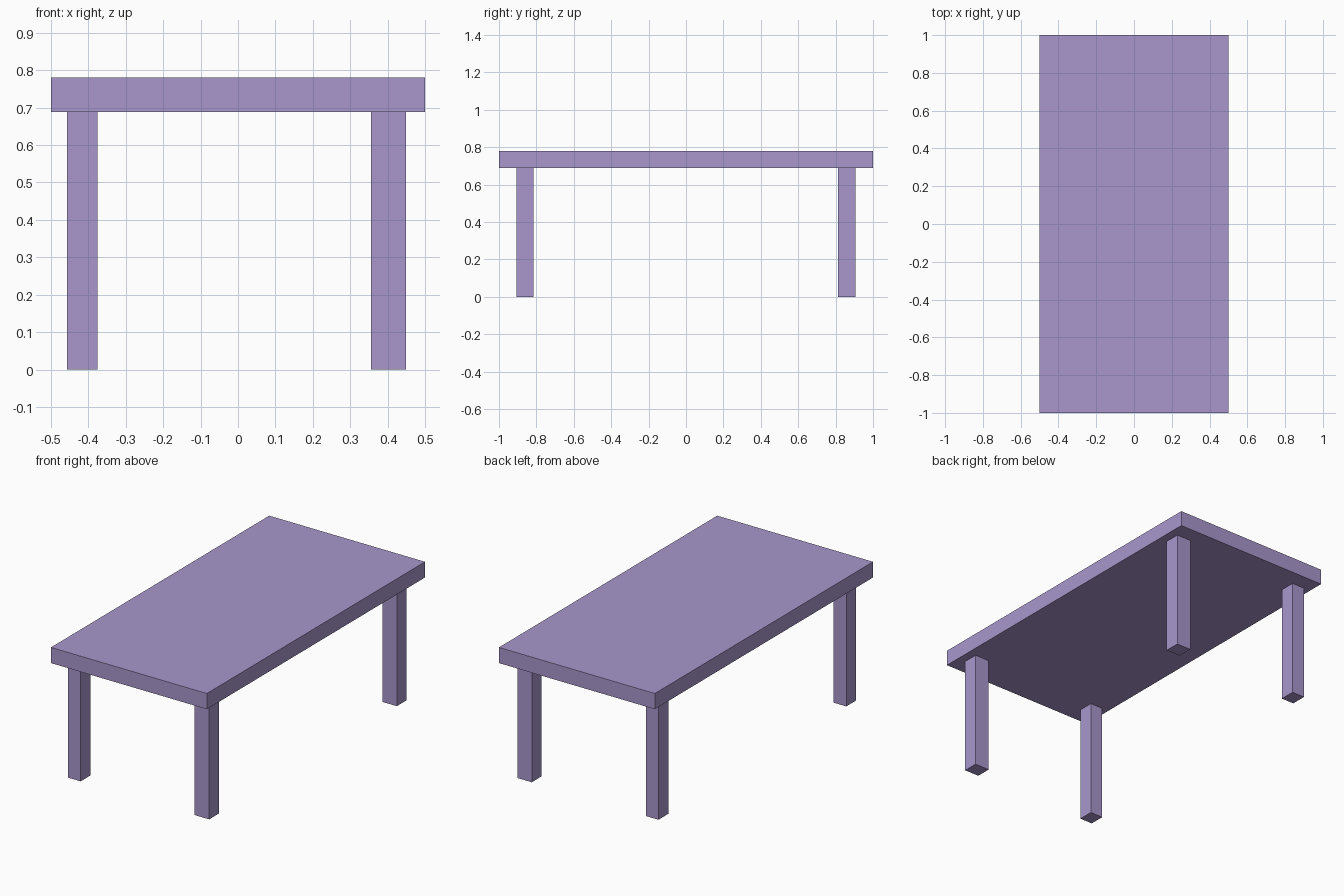
import bpy

if "Cube" in bpy.data.objects:
    bpy.data.objects.remove(bpy.data.objects["Cube"])

purple = bpy.data.materials.new("soft purple")
purple.diffuse_color = (0.392, 0.309, 0.604, 1.0)
purple.use_nodes = True
purple.node_tree.nodes["Principled BSDF"].inputs["Base Color"].default_value = purple.diffuse_color


def box(name, xs, ys, zs):
    """Box spanning the given (min, max) ranges."""
    bpy.ops.mesh.primitive_cube_add(
        size=1, location=[(a + b) / 2 for a, b in (xs, ys, zs)])
    ob = bpy.context.object
    ob.name = name
    ob.scale = [b - a for a, b in (xs, ys, zs)]
    bpy.ops.object.transform_apply(location=False, rotation=False, scale=True)
    ob.data.materials.append(purple)
    return ob


TOP_Z, UNDER_Z = 0.78, 0.689

# Table top
box("table_top", (-0.5, 0.5), (-1.0, 1.0), (UNDER_Z, TOP_Z))

# Four legs, the right pair slightly wider than the left
leg_x = {"left": (-0.457, -0.376), "right": (0.356, 0.449)}
leg_y = {"front": (-0.905, -0.816), "back": (0.814, 0.905)}
for side, xs in leg_x.items():
    for end, ys in leg_y.items():
        box(f"{end}_{side}_leg", xs, ys, (0.0, UNDER_Z))
